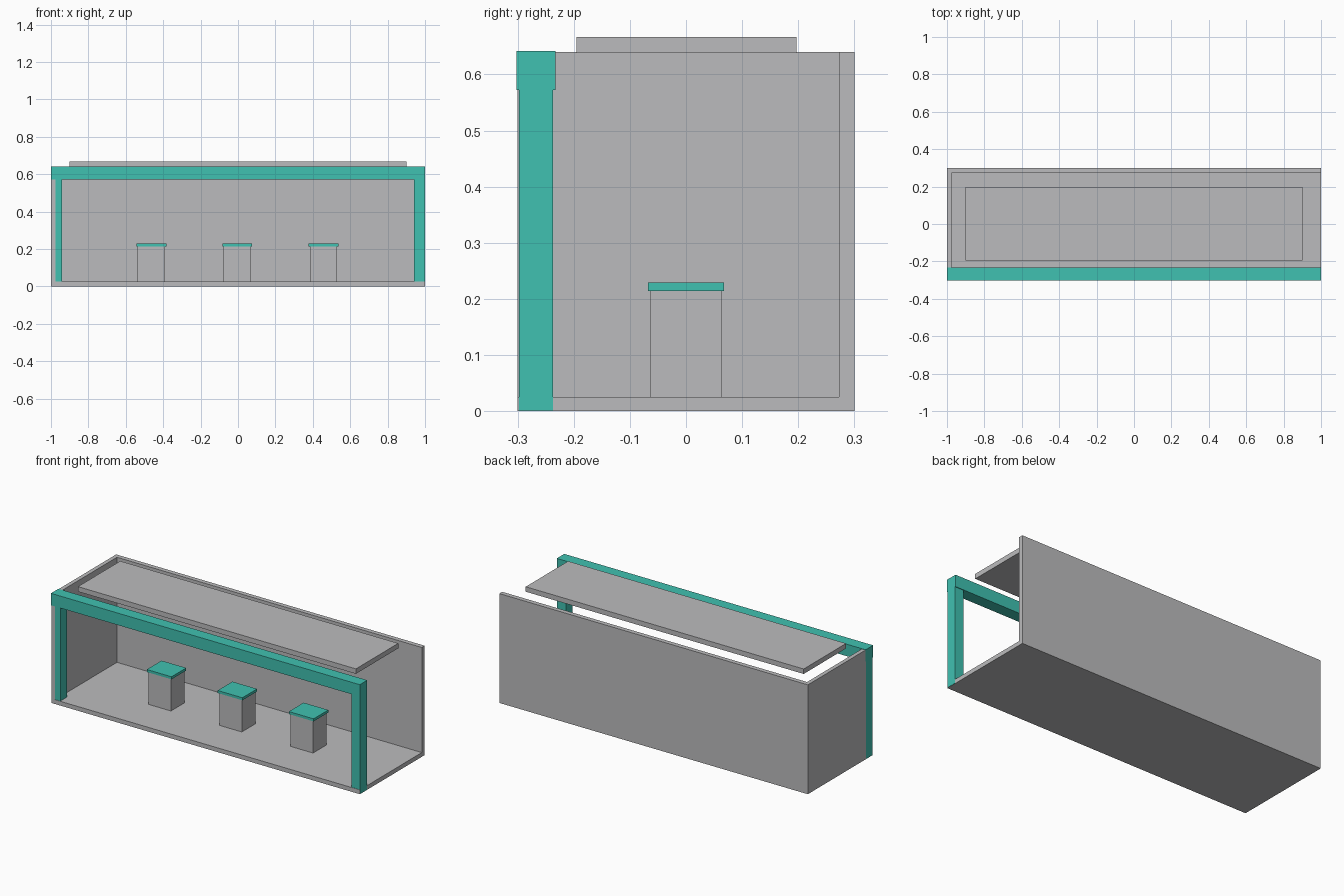
import bpy
import bmesh

cube = bpy.data.objects.get("Cube")
if cube:
    bpy.data.objects.remove(cube, do_unlink=True)


def material(name, rgb):
    mat = bpy.data.materials.new(name)
    mat.use_nodes = True
    mat.diffuse_color = (*rgb, 1)
    mat.node_tree.nodes["Principled BSDF"].inputs["Base Color"].default_value = (*rgb, 1)
    return mat


grey = material("light grey", (0.5, 0.5, 0.51))
teal = material("teal", (0.051, 0.533, 0.44))


def box(name, mat, x, y, z):
    """Flat-sided box spanning the (low, high) ranges along each axis."""
    mesh = bpy.data.meshes.new(name)
    bm = bmesh.new()
    bmesh.ops.create_cube(bm, size=1)
    for v in bm.verts:
        for axis, (low, high) in enumerate((x, y, z)):
            v.co[axis] = low if v.co[axis] < 0 else high
    bm.to_mesh(mesh)
    bm.free()
    mesh.materials.append(mat)
    obj = bpy.data.objects.new(name, mesh)
    bpy.context.collection.objects.link(obj)
    return obj


EDGE = 0.999      # shell sits just inside the teal frame
FLOOR_TOP = 0.025
WALL_TOP = 0.64

# Shell: floor, back wall and the one closed end
box("floor", grey, (-EDGE, EDGE), (-0.3, 0.3), (0, FLOOR_TOP))
box("back_wall", grey, (-EDGE, EDGE), (0.273, 0.3), (FLOOR_TOP, WALL_TOP))
box("end_wall", grey, (-EDGE, -0.975), (-0.3, 0.273), (FLOOR_TOP, WALL_TOP))

# Front frame: two posts and a beam
for name, x in (("right_post", (-1, -0.942)), ("left_post", (0.942, 1))):
    box(name, teal, x, (-0.298, -0.237), (0.001, 0.575))
box("front_beam", teal, (-1, 1), (-0.302, -0.233), (0.572, 0.642))

# Raised roof panel
box("roof_panel", grey, (-0.9, 0.9), (-0.195, 0.197), (0.638, 0.667))

# Row of stools
for i, x in enumerate((-0.463, -0.004, 0.457), 1):
    box(f"stool_base_{i}", grey, (x - 0.073, x + 0.073), (-0.063, 0.063), (FLOOR_TOP, 0.214))
    box(f"stool_seat_{i}", teal, (x - 0.08, x + 0.08), (-0.068, 0.068), (0.214, 0.229))
